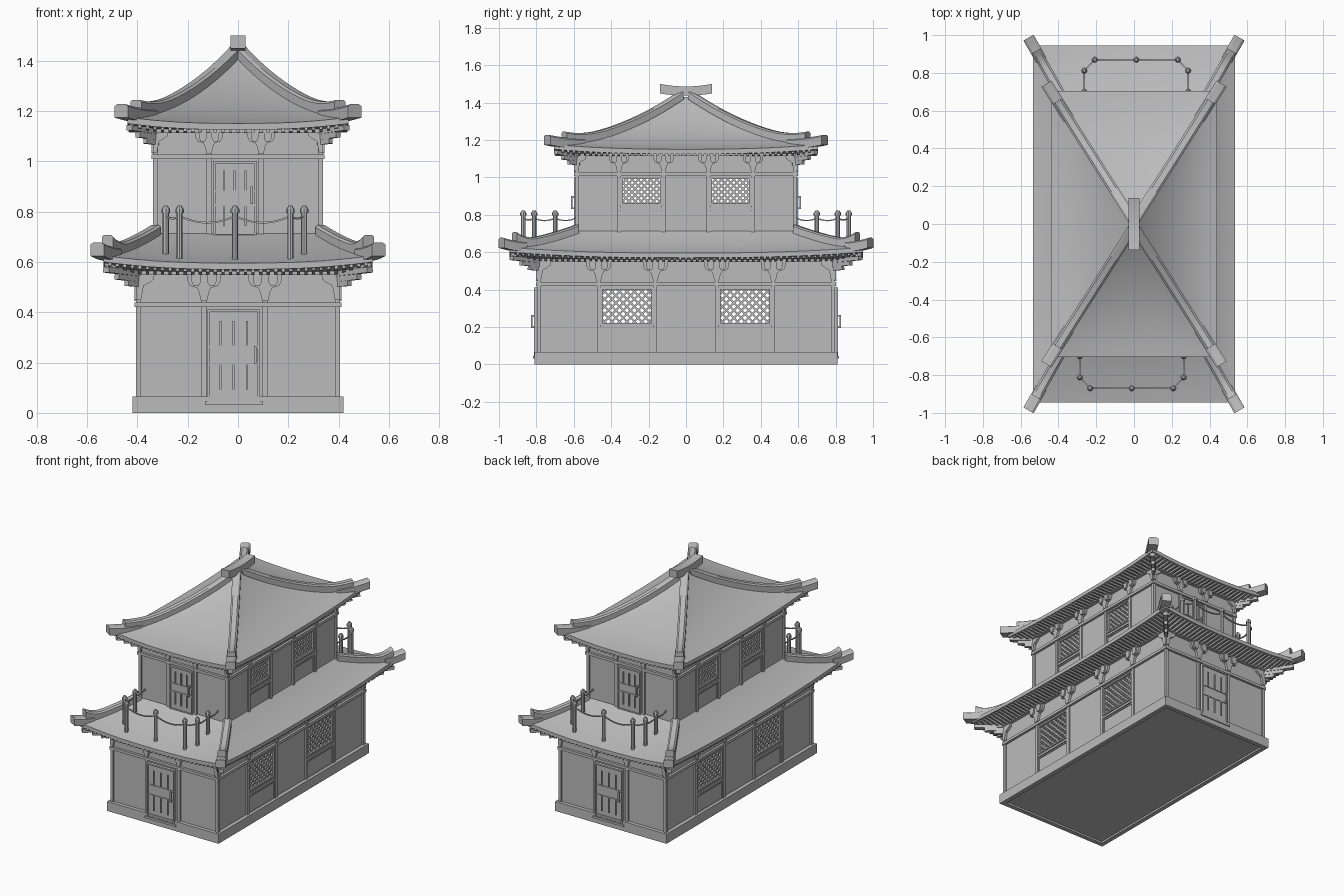
import bpy, bmesh, math
from mathutils import Matrix, Vector

if "Cube" in bpy.data.objects:
    bpy.data.objects.remove(bpy.data.objects["Cube"], do_unlink=True)

GREY = bpy.data.materials.new("stone_grey")
GREY.use_nodes = True
GREY.diffuse_color = (0.5, 0.5, 0.5, 1)
GREY.node_tree.nodes["Principled BSDF"].inputs["Base Color"].default_value = (0.5, 0.5, 0.5, 1)


def finish(name, bm, smooth=False):
    bmesh.ops.recalc_face_normals(bm, faces=bm.faces[:])
    mesh = bpy.data.meshes.new(name)
    bm.to_mesh(mesh)
    bm.free()
    mesh.materials.append(GREY)
    ob = bpy.data.objects.new(name, mesh)
    bpy.context.collection.objects.link(ob)
    if smooth:
        bpy.ops.object.select_all(action='DESELECT')
        ob.select_set(True)
        bpy.context.view_layer.objects.active = ob
        bpy.ops.object.shade_smooth_by_angle(angle=math.radians(30))


def side(k, a, d, z):
    """Wall coordinates: a along the wall, d outward; k = 0 front, 1 left, 2 back, 3 right."""
    return Matrix.Rotation(k * math.pi / 2, 3, 'Z') @ Vector((a, -d, z))


def prism(bm, k, poly, d0, d1):
    """Outline in wall coordinates (a, z), extruded outward from d0 to d1."""
    rings = [[bm.verts.new(side(k, a, d, z)) for a, z in poly] for d in (d0, d1)]
    n = len(poly)
    for ring in rings:
        bm.faces.new(ring)
    for i in range(n):
        j = (i + 1) % n
        bm.faces.new((rings[0][i], rings[0][j], rings[1][j], rings[1][i]))


def box(bm, k, a0, a1, d0, d1, z0, z1):
    prism(bm, k, [(a0, z0), (a1, z0), (a1, z1), (a0, z1)], d0, d1)


def beam(bm, p, q, w, h):
    p, q = Vector(p), Vector(q)
    rot = (q - p).to_track_quat('X', 'Z').to_matrix().to_4x4()
    size = Matrix.Diagonal(((q - p).length, w, h, 1))
    bmesh.ops.create_cube(bm, size=1, matrix=Matrix.Translation((p + q) / 2) @ rot @ size)


def frame(bm, k, a0, a1, d0, d1, z0, z1, w):
    for a in (a0, a1 - w):
        box(bm, k, a, a + w, d0, d1, z0, z1)
    for z in (z0, z1 - w):
        box(bm, k, a0, a1, d0, d1, z, z + w)


def lattice(bm, k, a0, a1, z0, z1, d, step):
    """Diagonal bars clipped to the window opening."""
    w, h = a1 - a0, z1 - z0
    for i in range(1, int((w + h) / step) + 1):
        c = i * step
        lo, hi = max(0, c - h), min(w, c)
        if hi - lo < 0.004:
            continue
        for flip in (False, True):
            ends = [(a1 - t if flip else a0 + t, z0 + c - t) for t in (lo, hi)]
            beam(bm, side(k, ends[0][0], d, ends[0][1]), side(k, ends[1][0], d, ends[1][1]), 0.01, 0.01)


def bracket(bm, k, c, d, top, s):
    """Cup bracket: a stepped arm carrying two rounded cups."""
    half = [(0.066, 0), (0.066, -0.03), (0.055, -0.05), (0.028, -0.058), (0.02, -0.075), (0.012, -0.11)]
    poly = [(c + s * a, top + s * z) for a, z in half]
    poly += [(c - s * a, top + s * z) for a, z in reversed(half)]
    prism(bm, k, poly, d - 0.012, d + 0.006)
    for m in (-1, 1):
        cup = [(-0.018, 0), (0.018, 0), (0.018, -0.035), (0.01, -0.05), (-0.01, -0.05), (-0.018, -0.035)]
        prism(bm, k, [(c + s * (m * 0.031 + a), top + s * z) for a, z in cup], d, d + 0.016)


def storey(label, hx, hy, z0, z1, rail, front_posts, win, winz, s):
    dims = [(hx, hy), (hy, hx)]
    walls, posts, frames, screens, brackets = [bmesh.new() for _ in range(5)]
    for k in range(4):
        L, D = dims[k % 2]
        f = D - 0.01                                   # wall face behind the timber
        if k % 2 == 0:
            box(walls, k, -L + 0.01, L - 0.01, f - 0.02, f, z0, z1)
            inner = front_posts
        else:
            wl, wh = win
            for a0, a1 in ((-L + 0.01, -wh), (-wl, wl), (wh, L - 0.01)):
                box(walls, k, a0, a1, f - 0.02, f, z0, z1)
            for m in (-1, 1):
                a0, a1 = sorted((m * wl, m * wh))
                box(walls, k, a0, a1, f - 0.02, f, z0, winz[0])
                box(walls, k, a0, a1, f - 0.02, f, winz[1], z1)
                frame(frames, k, a0, a1, f - 0.02, f + 0.006, winz[0], winz[1], 0.01)
                frame(frames, k, a0, a1, f, f + 0.005, z0 + 0.02, winz[0] - 0.03, 0.007)
                box(frames, k, a0, a1, f, f + 0.008, winz[0] - 0.025, winz[0] - 0.01)
                lattice(screens, k, a0, a1, winz[0], winz[1], f - 0.01, 0.04 * s)
            inner = [m * (a + e) for m in (-1, 1) for a, e in ((wl, -0.01), (wh, 0.01))]
        for a in inner:
            box(posts, k, a - 0.01, a + 0.01, f - 0.01, D, z0, z1)
            bracket(brackets, k, a, D, z1 - 0.005, s)
        for m in (-1, 1):
            box(posts, k, m * L - 0.02 * (m > 0), m * L + 0.02 * (m < 0), D - 0.02, D, z0, z1)
            arc = [(m * (L - s * a), z1 - s * z) for a, z in
                   ((0, 0), (0.075, 0), (0.07, 0.03), (0.05, 0.045), (0.03, 0.055), (0.02, 0.11), (0, 0.11))]
            prism(brackets, k, arc, f, D + 0.006)
        box(posts, k, -L - 0.005, L + 0.005, f - 0.01, D + 0.006, rail, rail + 0.018)
        box(posts, k, -L - 0.012, L + 0.012, f - 0.01, D + 0.012, z1 - 0.012, z1 + 0.005)
    finish(label + "_walls", walls)
    finish(label + "_timbers", posts)
    finish(label + "_window_frames", frames)
    finish(label + "_window_lattice", screens)
    finish(label + "_brackets", brackets)


def door(label, d, a0, a1, z0, z1, hand):
    """Panelled door with strips and a pull, front and back."""
    bm = bmesh.new()
    h = z1 - z0
    for k in (0, 2):
        frame(bm, k, a0, a1, d - 0.012, d + 0.008, z0, z1, 0.01)
        box(bm, k, a0, a1, d - 0.012, d, z0, z1)
        box(bm, k, a0 - 0.01, a1 + 0.012, d - 0.01, d + 0.012, z0 - 0.01, z0 + 0.004)
        for t in (0.42, 0.6):
            box(bm, k, a0 + 0.01, a1 - 0.01, d, d + 0.005, z0 + t * h - 0.004, z0 + t * h + 0.004)
        for i in (1, 2, 3):
            c = a0 + (a1 - a0) * i / 4
            for lo, hi in ((0.14, 0.42), (0.6, 0.88)):
                box(bm, k, c - 0.004, c + 0.004, d, d + 0.007, z0 + lo * h, z0 + hi * h)
        c = a1 - 0.02
        box(bm, k, c - 0.005, c + 0.005, d + 0.016, d + 0.024, hand, hand + 0.07)
        for z in (hand, hand + 0.06):
            box(bm, k, c - 0.005, c + 0.005, d, d + 0.02, z, z + 0.01)
    finish(label + "_doors", bm)


def roof(label, eave, top, wall, z0, rise, bend, lift, zs, tip, kick):
    def height(s, u):
        return z0 + rise * (bend * s + (1 - bend) * s * s) + lift * abs(u) ** 2.5 * (1 - s)

    def mix(p, q, t):
        return [p[i] + (q[i] - p[i]) * t for i in (0, 1)]

    # curved tile surface, fascia and soffit as one shell
    n, rows, thick = 16, 12, 0.025
    bm = bmesh.new()
    for k in range(4):
        i = k % 2
        grid = []
        for r in range(rows + 3):
            s = max(0, 1 - r / rows)
            half = wall if r == rows + 2 else mix(eave, top, s)
            line = []
            for j in range(n + 1):
                u = 2 * j / n - 1
                z = zs if r == rows + 2 else height(s, u) - thick * (r > rows)
                line.append(bm.verts.new(side(k, u * half[i], half[1 - i], z)))
            grid.append(line)
        for p, q in zip(grid, grid[1:]):
            for j in range(n):
                bm.faces.new((p[j], p[j + 1], q[j + 1], q[j]))
    bmesh.ops.remove_doubles(bm, verts=bm.verts[:], dist=0.0005)
    finish(label + "_roof", bm, True)

    # rafters beneath the eaves
    bm = bmesh.new()
    for k in range(4):
        L, D, wl, wd = eave[k % 2], eave[1 - k % 2], wall[k % 2], wall[1 - k % 2]
        count = int((L - 0.02) / 0.03)
        for j in range(-count, count + 1):
            a = j * 0.03
            d_in = max(wd, D - (L - abs(a)) * (D - wd) / (L - wl))
            ends = []
            for d in (d_in, D - 0.006):
                t = (d - wd) / (D - wd)
                u = min(1, abs(a) / (wl + t * (L - wl)))
                ends.append(side(k, a, d, zs + t * (z0 - thick - zs + lift * u ** 2.5) - 0.004))
            beam(bm, ends[0], ends[1], 0.013, 0.014)
    finish(label + "_rafters", bm)

    # hip ridges with upturned ends, tip blocks and corner corbels
    ridge, corbel = bmesh.new(), bmesh.new()
    run = Vector((eave[0] - top[0], eave[1] - top[1], 0)).normalized()
    perp = Vector((-run.y, run.x, 0))

    def sweep(stations, sx, sy, w):
        last = None
        for x, y, lo, hi in stations:
            ring = []
            for m, z in ((-1, lo), (1, lo), (1, hi - 0.008), (0.6, hi), (-0.6, hi), (-1, hi - 0.008)):
                v = Vector((x, y, z)) + perp * m * w
                ring.append(ridge.verts.new((v.x * sx, v.y * sy, z)))
            if last:
                for i in range(6):
                    j = (i + 1) % 6
                    ridge.faces.new((last[i], last[j], ring[j], ring[i]))
            else:
                ridge.faces.new(ring)
            last = ring
        ridge.faces.new(last)

    for sx in (-1, 1):
        for sy in (-1, 1):
            main, end = [], []
            for i in range(17):
                s = 0.08 + 0.92 * i / 16
                z = height(s, 1)
                up = kick * max(0, 1 - (s - 0.08) / 0.3) ** 2
                main.append((*mix(eave, top, s), z - 0.012 + 0.6 * up, z + 0.034 + up))
            sweep(main, sx, sy, 0.026)
            for i in range(6):
                s = tip + (0.22 - tip) * i / 5
                z = height(0, 1) + 0.02 * (1 - i / 5) ** 2
                end.append((*mix(eave, top, s), z - 0.022, z + 0.032))
            sweep(end, sx, sy, 0.031)
            for t, w, drop in ((0.92, 0.03, 0.0), (0.6, 0.024, 0.022), (0.32, 0.02, 0.042)):
                p, q = mix(wall, eave, -0.15), mix(wall, eave, t)
                z = zs - 0.008 - drop
                beam(corbel, (p[0] * sx, p[1] * sy, z), (q[0] * sx, q[1] * sy, z + 0.018 * t), w, 0.022)
    finish(label + "_hip_ridges", ridge, True)
    finish(label + "_corner_corbels", corbel)


# plinth and floor
bm = bmesh.new()
for k in range(4):
    L, D = ((0.42, 0.81), (0.81, 0.42))[k % 2]
    box(bm, k, -L, L, D - 0.03, D, 0, 0.065)
box(bm, 0, -0.4, 0.4, -0.79, 0.79, 0.012, 0.03)
finish("plinth", bm)

storey("lower", 0.405, 0.795, 0.04, 0.56, 0.42, (-0.135, 0.108), (0.174, 0.457), (0.21, 0.41), 1.0)
storey("upper", 0.338, 0.592, 0.66, 1.125, 1.008, (-0.115, 0.092), (0.13, 0.348), (0.85, 1.0), 0.82)
door("lower", 0.805, -0.122, 0.088, 0.042, 0.41, 0.195)
door("upper", 0.592, -0.1, 0.074, 0.7, 1.0, 0.83)
roof("lower", (0.535, 0.945), (0.33, 0.585), (0.4, 0.79), 0.595, 0.118, 0.6, 0.03, 0.56, -0.115, 0.045)
roof("upper", (0.44, 0.705), (0.008, 0.025), (0.335, 0.59), 1.15, 0.28, 0.24, 0.025, 1.125, -0.055, 0.03)

# crowning ridge beam with raised ends
bm = bmesh.new()
ys = [-0.138 + 0.276 * i / 8 for i in range(9)]
outline = [(y, 1.437 + 0.6 * y * y) for y in ys] + [(y, 1.486 + 0.7 * y * y) for y in reversed(ys)]
prism(bm, 1, outline, -0.03, 0.03)
finish("ridge_crown", bm)

# balcony posts and sagging ropes, front and back
posts, ropes = bmesh.new(), bmesh.new()
right = [(0.275, 0.7), (0.275, 0.812), (0.22, 0.87)]
stops = [(-a, d) for a, d in right] + [(0, 0.87)] + right[::-1]
stops = [(a - 0.012, d) for a, d in stops]
for k in (0, 2):
    for a, d in stops:
        for r1, r2, za, zb in ((0.012, 0.012, 0.6, 0.8), (0.017, 0.017, 0.795, 0.81), (0.016, 0.007, 0.81, 0.824)):
            at = Matrix.Translation(side(k, a, d, (za + zb) / 2))
            bmesh.ops.create_cone(posts, cap_ends=True, segments=8, radius1=r1, radius2=r2, depth=zb - za, matrix=at)
    anchors = [(stops[0][0], 0.59)] + stops + [(stops[-1][0], 0.59)]
    for (a0, d0), (a1, d1) in zip(anchors, anchors[1:]):
        sag = 0.12 * math.hypot(a1 - a0, d1 - d0)
        pts = [side(k, a0 + (a1 - a0) * t, d0 + (d1 - d0) * t, 0.782 - 4 * sag * t * (1 - t))
               for t in (i / 8 for i in range(9))]
        for p, q in zip(pts, pts[1:]):
            beam(ropes, p, q, 0.007, 0.007)
finish("balcony_posts", posts, True)
finish("balcony_ropes", ropes)
